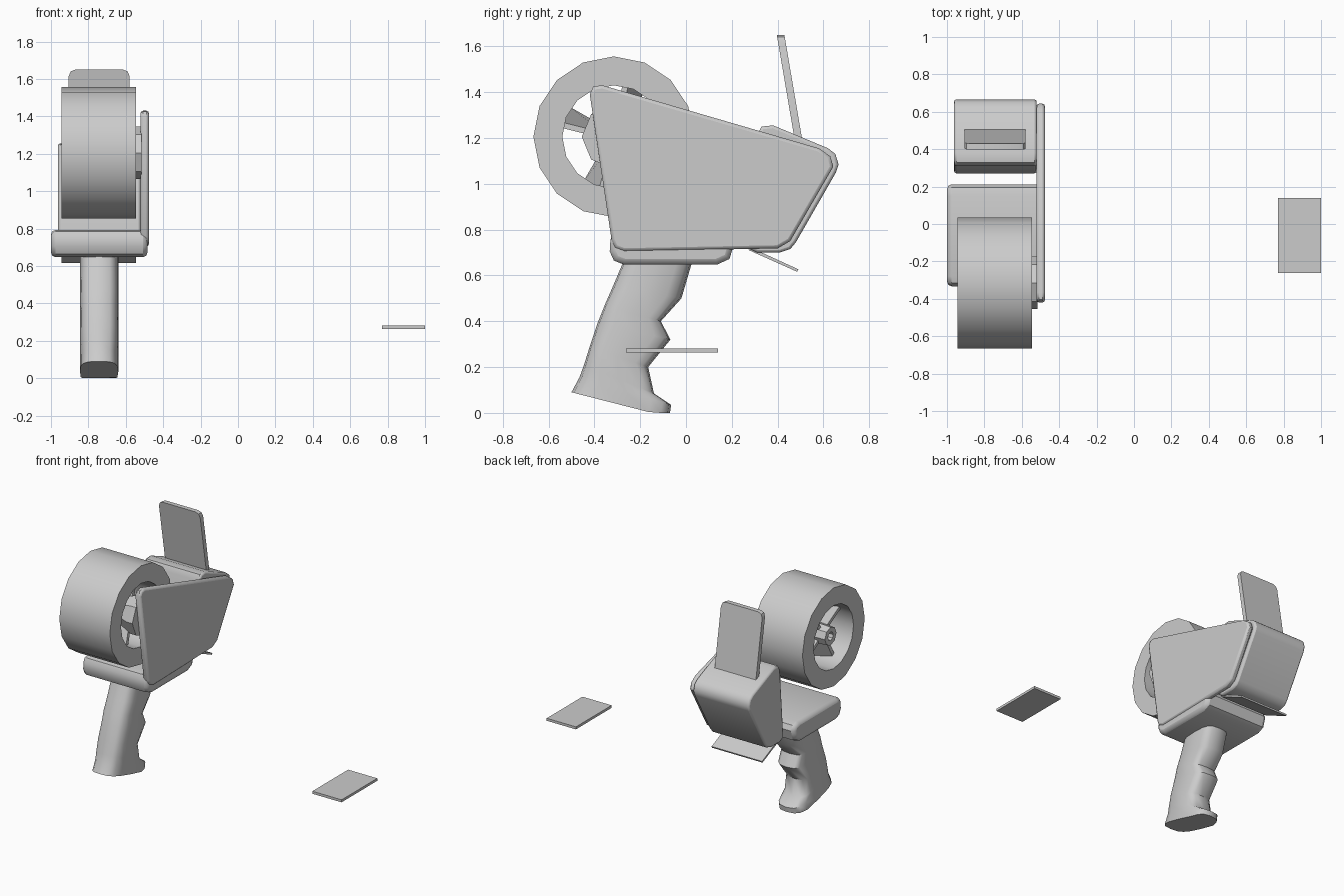
import bpy, bmesh, math
from mathutils import Vector, Matrix

if "Cube" in bpy.data.objects:
    bpy.data.objects.remove(bpy.data.objects["Cube"])


def finish(name, bm, bevel=0.0, angle=40):
    bmesh.ops.recalc_face_normals(bm, faces=bm.faces)
    me = bpy.data.meshes.new(name)
    bm.to_mesh(me)
    bm.free()
    ob = bpy.data.objects.new(name, me)
    bpy.context.collection.objects.link(ob)
    if bevel:
        m = ob.modifiers.new("Bevel", "BEVEL")
        m.width, m.segments = bevel, 2
        m.limit_method, m.angle_limit = "ANGLE", math.radians(60)
    bpy.ops.object.select_all(action="DESELECT")
    bpy.context.view_layer.objects.active = ob
    ob.select_set(True)
    bpy.ops.object.shade_smooth_by_angle(angle=math.radians(angle))
    return ob


def bridge(bm, rings, closed=False):
    """Skin a list of equally sized vertex rings; cap the ends unless closed."""
    n = len(rings[0])
    vs = [[bm.verts.new(p) for p in r] for r in rings]
    pairs = list(zip(vs, vs[1:])) + ([(vs[-1], vs[0])] if closed else [])
    for a, b in pairs:
        for i in range(n):
            j = (i + 1) % n
            bm.faces.new((a[i], a[j], b[j], b[i]))
    if not closed:
        bm.faces.new(vs[0])
        bm.faces.new(vs[-1])


def prism(name, x0, x1, profile, bevel=0.0):
    """Extrude a (y, z) profile along x."""
    bm = bmesh.new()
    bridge(bm, [[(x, y, z) for y, z in profile] for x in (x0, x1)])
    return finish(name, bm, bevel)


AX_Y, AX_Z = -0.315, 1.205


def turned(name, section, sides):
    """Revolve a closed (x, radius) section around the roll axis."""
    bm = bmesh.new()
    rings = [[(x, AX_Y + r * math.cos(2 * math.pi * i / sides),
               AX_Z + r * math.sin(2 * math.pi * i / sides))
              for i in range(sides)] for x, r in section]
    bridge(bm, rings, closed=True)
    return finish(name, bm)


# tape roll and hub
turned("tape_roll", [(-0.943, 0.225), (-0.943, 0.351), (-0.545, 0.351), (-0.545, 0.225)], 16)
turned("hub", [(-0.92, 0.03), (-0.92, 0.065), (-0.72, 0.075), (-0.56, 0.14),
               (-0.515, 0.14), (-0.515, 0.03)], 8)

# four tapered spokes between hub and roll
bm = bmesh.new()
for k in range(4):
    rot = Matrix.Rotation(math.radians(68 + 90 * k), 4, "X")
    off = Vector((0, AX_Y, AX_Z))
    rings = []
    for r, w in ((0.05, 0.025), (0.23, 0.05)):
        quad = [(-0.86, r, -w), (-0.86, r, -w + 0.025), (-0.62, r, w), (-0.62, r, w - 0.025)]
        rings.append([rot @ Vector(p) + off for p in quad])
    bridge(bm, rings)
finish("hub_spokes", bm)

# side plate
prism("side_plate", -0.522, -0.476,
      [(-0.42, 1.39), (-0.405, 1.425), (-0.365, 1.43), (0.58, 1.155), (0.63, 1.12),
       (0.643, 1.075), (0.455, 0.75), (0.40, 0.718), (-0.27, 0.705), (-0.31, 0.72), (-0.325, 0.755)],
      0.014)

# front housing that carries the blade
prism("front_housing", -0.962, -0.52,
      [(0.31, 1.215), (0.33, 1.25), (0.38, 1.255), (0.62, 1.155), (0.652, 1.13), (0.666, 1.085),
       (0.655, 1.05), (0.48, 0.745), (0.455, 0.715), (0.41, 0.70), (0.31, 0.70), (0.27, 0.72)],
      0.012)

# platform above the grip
prism("platform", -1.0, -0.484,
      [(-0.33, 0.755), (-0.315, 0.785), (-0.28, 0.793), (0.15, 0.793), (0.195, 0.78), (0.212, 0.745),
       (0.19, 0.672), (0.135, 0.647), (-0.27, 0.647), (-0.315, 0.665), (-0.333, 0.705)], 0.025)

# grip: rounded sections from rear point to front point
sections = [(-0.50, 0.09, -0.07, -0.02), (-0.465, 0.155, -0.065, 0.035), (-0.445, 0.21, -0.14, 0.085),
            (-0.42, 0.29, -0.165, 0.20), (-0.385, 0.395, -0.068, 0.32), (-0.355, 0.47, -0.11, 0.40),
            (-0.32, 0.55, -0.02, 0.50), (-0.265, 0.68, 0.03, 0.67)]
bm = bmesh.new()
rings = []
for y0, z0, y1, z1 in sections:
    ring = []
    for i in range(16):
        a = 2 * math.pi * i / 16
        c, s = math.cos(a), math.sin(a)
        u = 0.5 + 0.5 * math.copysign(abs(c) ** 0.6, c)
        x = -0.7425 + 0.1025 * math.copysign(abs(s) ** 0.6, s)
        ring.append((x, y0 + (y1 - y0) * u, max(0.0, z0 + (z1 - z0) * u)))
    rings.append(ring)
bridge(bm, rings)
finish("grip", bm, angle=50)

# upright tension flap with clipped corners, leaning towards the roll
outline = [(-0.905, 1.15), (-0.905, 1.615), (-0.895, 1.64), (-0.87, 1.65),
           (-0.615, 1.65), (-0.59, 1.64), (-0.58, 1.615), (-0.58, 1.15)]
bm = bmesh.new()
bridge(bm, [[(x, y - 0.17 * (z - 1.2), z) for x, z in outline] for y in (0.473, 0.506)])
finish("tension_flap", bm, angle=30)

# cutting blade under the housing
prism("blade", -0.943, -0.545, [(0.27, 0.722), (0.275, 0.71), (0.485, 0.616), (0.49, 0.627), (0.33, 0.70)])

# separate loose plate
prism("loose_plate", 0.77, 1.0, [(-0.262, 0.263), (0.14, 0.263), (0.14, 0.281), (-0.262, 0.281)])
